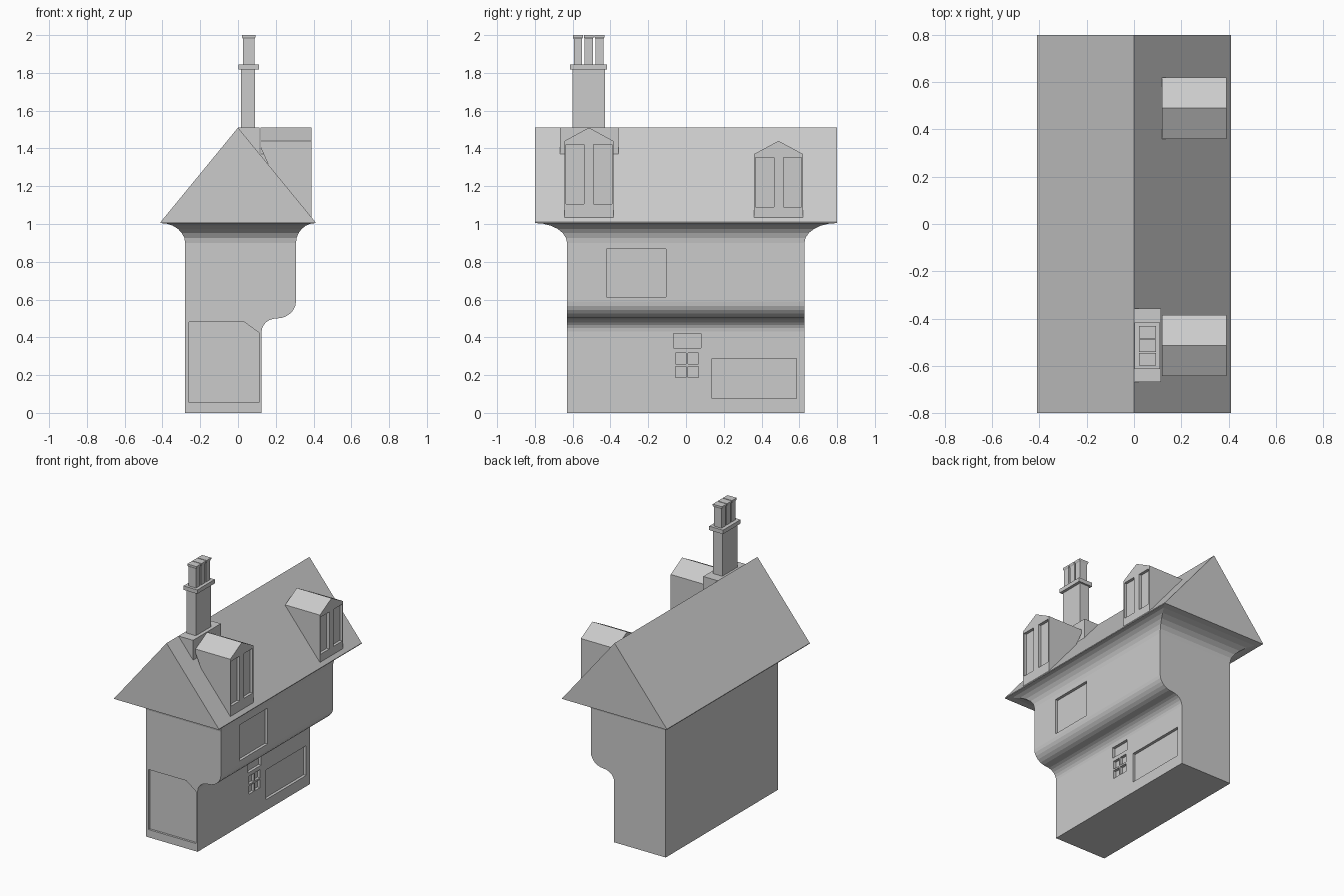
import bpy, bmesh
from math import sin, cos, pi

if "Cube" in bpy.data.objects:
    bpy.data.objects.remove(bpy.data.objects["Cube"])


def loft(name, rings):
    """Closed solid skinned through rings of equal point count."""
    bm = bmesh.new()
    vs = [[bm.verts.new(p) for p in r] for r in rings]
    n = len(rings[0])
    for a, b in zip(vs, vs[1:]):
        for i in range(n):
            j = (i + 1) % n
            bm.faces.new((a[i], a[j], b[j], b[i]))
    bm.faces.new(vs[0])
    bm.faces.new(vs[-1])
    bmesh.ops.recalc_face_normals(bm, faces=bm.faces)
    me = bpy.data.meshes.new(name)
    bm.to_mesh(me)
    bm.free()
    ob = bpy.data.objects.new(name, me)
    bpy.context.collection.objects.link(ob)
    return ob


def rect(x0, x1, y0, y1, z):
    return [(x0, y0, z), (x1, y0, z), (x1, y1, z), (x0, y1, z)]


def box(name, x0, x1, y0, y1, z0, z1):
    return loft(name, [rect(x0, x1, y0, y1, z0), rect(x0, x1, y0, y1, z1)])


def prism_y(name, pts, y0, y1):
    return loft(name, [[(x, y, z) for x, z in pts] for y in (y0, y1)])


def cut(target, cutter):
    cutter.hide_render = True
    cutter.display_type = 'WIRE'
    m = target.modifiers.new(cutter.name, 'BOOLEAN')
    m.operation, m.solver, m.object = 'DIFFERENCE', 'EXACT', cutter


def roof_z(x):
    return 1.51 - 0.5 * x / 0.41


# walls: stacked rectangles with a curved jetty and a flared cove under the eaves
XB, YF, YB = -0.28, -0.63, 0.627
N = 6
steps = [i / N * pi / 2 for i in range(N + 1)]
rings = [rect(XB, 0.125, YF, YB, 0)]
rings += [rect(XB, 0.125 + 0.08 * (1 - cos(a)), YF, YB, 0.43 + 0.07 * sin(a)) for a in steps]
rings += [rect(XB, 0.205 + 0.102 * sin(a), YF, YB, 0.5 + 0.09 * (1 - cos(a))) for a in steps[1:]]
for a in steps:
    f = 1 - cos(a)
    rings.append(rect(XB - 0.13 * f, 0.307 + 0.103 * f, YF - 0.17 * f, YB + 0.173 * f,
                      0.9 + 0.105 * sin(a)))
walls = loft("walls", rings)

# recessed door panel and side windows
door = [(-0.26, 0.055), (0.11, 0.055), (0.11, 0.425), (0.035, 0.48), (-0.26, 0.48)]
cut(walls, prism_y("door_cutter", door, -0.7, YF + 0.015))
windows = [(0.307, -0.42, -0.107, 0.613, 0.867), (0.125, -0.065, 0.08, 0.343, 0.42),
           (0.125, 0.137, 0.585, 0.077, 0.288)]
windows += [(0.125, y, y + 0.056, z, z + 0.058) for y in (-0.056, 0.011) for z in (0.188, 0.258)]
for i, (x, y0, y1, z0, z1) in enumerate(windows):
    cut(walls, box(f"window_cutter_{i}", x - 0.02, x + 0.1, y0, y1, z0, z1))

# gable roof
prism_y("roof", [(-0.41, 1.005), (0.41, 1.005), (0.41, 1.01), (0, 1.51), (-0.41, 1.01)], -0.8, 0.8)


# dormers with a pair of tall recessed windows each
def dormer(name, y0, y1, eave, sill):
    def section(y, rise):
        return [(0.39, y, 1.03), (0.39, y, eave + rise), (0.118, y, eave + rise),
                (0.118, y, eave - 0.03), (0.17, y, roof_z(0.17) - 0.01)]
    mid = (y0 + y1) / 2
    ob = loft(name, [section(y0, 0), section(mid, 0.07), section(y1, 0)])
    for k, (a, b) in enumerate(((y0 + 0.008, mid - 0.025), (mid + 0.025, y1 - 0.008))):
        cut(ob, box(f"{name}_cutter_{k}", 0.37, 0.45, a, b, sill, eave - 0.018))


dormer("dormer_front", -0.643, -0.385, 1.44, 1.105)
dormer("dormer_back", 0.36, 0.62, 1.37, 1.09)

# chimney: base wedge on the roof slope, shaft, collar and three flared pots
prism_y("chimney_base", [(0, 1.51), (0.115, 1.51), (0.115, roof_z(0.115) - 0.005)], -0.667, -0.357)
box("chimney_shaft", 0.016, 0.09, -0.6, -0.43, 1.505, 1.82)
box("chimney_collar", 0.002, 0.11, -0.613, -0.417, 1.817, 1.845)
for i in range(3):
    y = -0.572 + i * 0.057
    loft(f"chimney_pot_{i}", [rect(0.057 - w, 0.057 + w, y - d, y + d, z)
                              for w, d, z in ((0.03, 0.022, 1.84), (0.03, 0.022, 1.98),
                                              (0.036, 0.026, 1.99), (0.036, 0.026, 2.0))])
